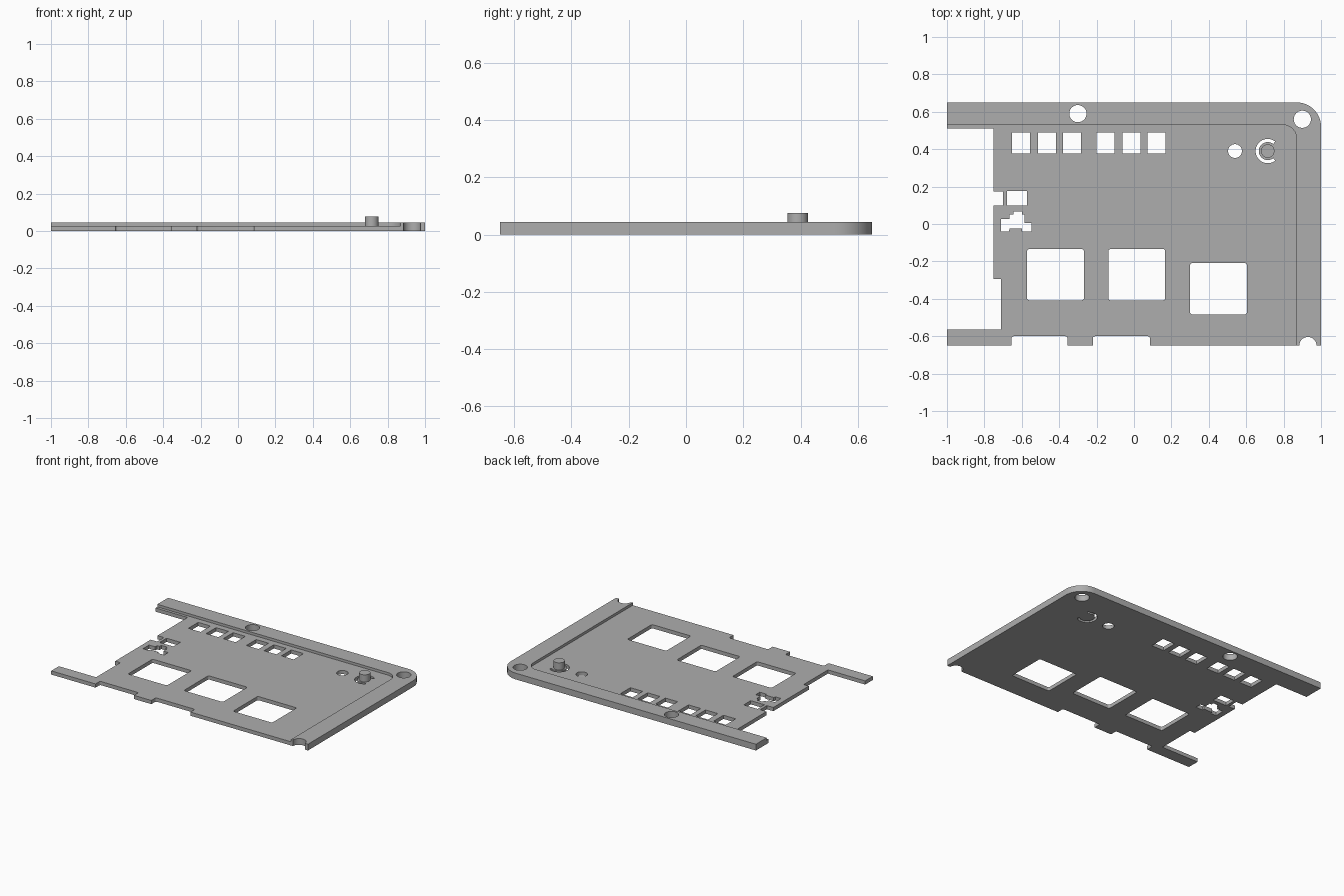
import bpy, bmesh, math
from mathutils import Vector

if "Cube" in bpy.data.objects:
    bpy.data.objects.remove(bpy.data.objects["Cube"])

PLATE, RIM, PEG = 0.026, 0.044, 0.076

grey = bpy.data.materials.new("grey plastic")
grey.diffuse_color = (0.42, 0.42, 0.42, 1)
grey.use_nodes = True
grey.node_tree.nodes["Principled BSDF"].inputs["Base Color"].default_value = grey.diffuse_color


def arc(cx, cy, r, a0, a1, n):
    return [(cx + r * math.cos(math.radians(a0 + (a1 - a0) * i / n)),
             cy + r * math.sin(math.radians(a0 + (a1 - a0) * i / n))) for i in range(n + 1)]


def circle(cx, cy, r, n=40):
    return arc(cx, cy, r, 0, 360, n)[:-1]


def rounded(points, n=6):
    """Fillet each right-angled corner given as (x, y, radius)."""
    out = []
    for i, p in enumerate(points):
        c = Vector(p[:2])
        r = p[2] if len(p) > 2 else 0
        if not r:
            out.append(tuple(c))
            continue
        a = (Vector(points[i - 1][:2]) - c).normalized() * r
        b = (Vector(points[(i + 1) % len(points)][:2]) - c).normalized() * r
        steps = n if r < 0.05 else 20
        for k in range(steps + 1):
            t = math.pi / 2 * k / steps
            out.append(tuple(c + a + b - b * math.cos(t) - a * math.sin(t)))
    return out


def rect(x0, x1, y0, y1, r=0.0):
    return rounded([(x0, y0, r), (x1, y0, r), (x1, y1, r), (x0, y1, r)])


def slab(name, loops, z0, z1):
    """Solid made from an outline and its holes."""
    cu = bpy.data.curves.new(name, 'CURVE')
    cu.dimensions = '2D'
    cu.fill_mode = 'BOTH'
    cu.extrude = (z1 - z0) / 2
    for pts in loops:
        sp = cu.splines.new('POLY')
        sp.points.add(len(pts) - 1)
        for q, p in zip(sp.points, pts):
            q.co = (p[0], p[1], 0, 1)
        sp.use_cyclic_u = True
    tmp = bpy.data.objects.new(name, cu)
    bpy.context.collection.objects.link(tmp)
    bpy.context.view_layer.update()
    dg = bpy.context.evaluated_depsgraph_get()
    me = bpy.data.meshes.new_from_object(tmp.evaluated_get(dg))
    bpy.data.objects.remove(tmp)
    bm = bmesh.new()
    bm.from_mesh(me)
    bmesh.ops.remove_doubles(bm, verts=bm.verts, dist=1e-5)
    bmesh.ops.recalc_face_normals(bm, faces=bm.faces)
    bmesh.ops.translate(bm, verts=bm.verts, vec=(0, 0, (z0 + z1) / 2))
    bm.to_mesh(me)
    bm.free()
    me.materials.clear()
    me.materials.append(grey)
    ob = bpy.data.objects.new(name, me)
    bpy.context.collection.objects.link(ob)
    return ob


def smooth(ob):
    bpy.ops.object.select_all(action='DESELECT')
    ob.select_set(True)
    bpy.context.view_layer.objects.active = ob
    bpy.ops.object.shade_smooth_by_angle(angle=math.radians(30))


# Outer outline, with the screw notch in the front right corner
f = 0.012
outline = rounded([
    (-1, 0.65), (-1, 0.51), (-0.75, 0.51), (-0.75, 0.175), (-0.70, 0.175), (-0.70, 0.10),
    (-0.75, 0.10), (-0.75, -0.295), (-0.71, -0.295), (-0.71, -0.565), (-1, -0.565), (-1, -0.65),
    (-0.655, -0.65), (-0.655, -0.60, f), (-0.355, -0.60, f), (-0.355, -0.65),
    (-0.22, -0.65), (-0.22, -0.60, f), (0.085, -0.60, f), (0.085, -0.65),
    *arc(0.93, -0.65, 0.046, 180, 0, 20),
    (1, -0.65), (1, 0.65, 0.13)])

# Openings
holes = [circle(-0.30, 0.59, 0.046), circle(0.90, 0.56, 0.046), circle(0.54, 0.39, 0.037)]
for x in (-0.652, -0.513, -0.380, -0.200, -0.062, 0.073):
    holes.append(rect(x, x + 0.096, 0.378, 0.488))
for x, y in ((-0.572, -0.134), (-0.137, -0.134), (0.30, -0.209)):
    holes.append(rect(x, x + 0.304, y - 0.274, y, f))
holes.append(rect(-0.68, -0.573, 0.098, 0.176))

# Stepped opening near the left edge
holes.append([(-0.712, 0.028), (-0.665, 0.028), (-0.665, 0.05), (-0.645, 0.05), (-0.645, 0.068),
              (-0.60, 0.068), (-0.60, 0.05), (-0.585, 0.05), (-0.585, 0.005), (-0.547, 0.005),
              (-0.547, -0.04), (-0.60, -0.04), (-0.60, -0.025), (-0.665, -0.025),
              (-0.67, -0.04), (-0.712, -0.04)])

# C-shaped slot around the button tongue
px, py = 0.715, 0.39
holes.append(arc(px, py, 0.065, 52, 308, 30) + arc(px, py, 0.048, 308, 52, 30))

panel = slab("panel", [outline] + holes, 0, RIM)

# Pocket cutter leaves a raised rim along the back and right edges
pocket = rounded([(-1.1, -0.75), (0.87, -0.75), (0.87, 0.53, 0.075), (-1.1, 0.53)])
cutter = slab("pocket_cutter", [pocket], PLATE, 0.2)
mod = panel.modifiers.new("pocket", 'BOOLEAN')
mod.operation = 'DIFFERENCE'
mod.solver = 'EXACT'
mod.object = cutter
bpy.context.view_layer.objects.active = panel
bpy.ops.object.modifier_apply(modifier=mod.name)
bpy.data.objects.remove(cutter)
smooth(panel)

# Button peg
smooth(slab("button_peg", [circle(px, py, 0.036)], PLATE - 0.004, PEG))
